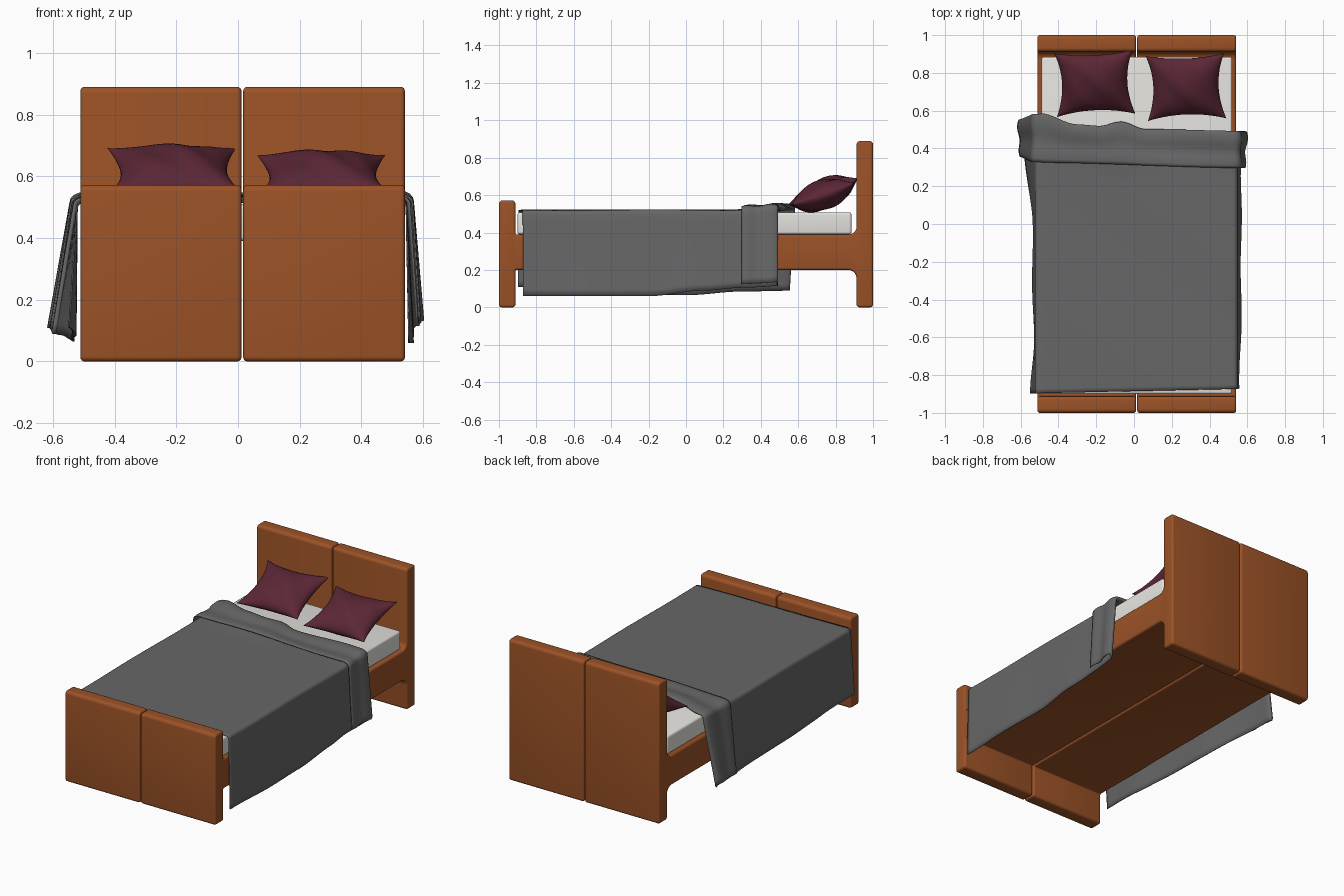
import bpy, bmesh, math
from mathutils import Vector, Matrix

if "Cube" in bpy.data.objects:
    bpy.data.objects.remove(bpy.data.objects["Cube"])


def material(name, rgb):
    m = bpy.data.materials.new(name)
    m.diffuse_color = (*rgb, 1)
    m.use_nodes = True
    m.node_tree.nodes["Principled BSDF"].inputs["Base Color"].default_value = m.diffuse_color
    return m


WOOD = material("orange wood", (0.33, 0.085, 0.020))
SHEET = material("white mattress", (0.78, 0.77, 0.73))
GREY = material("grey blanket", (0.135, 0.135, 0.135))
MAROON = material("maroon pillow", (0.105, 0.020, 0.036))


def finish(bm, name, mat, angle=40):
    bmesh.ops.recalc_face_normals(bm, faces=bm.faces)
    me = bpy.data.meshes.new(name)
    bm.to_mesh(me)
    bm.free()
    ob = bpy.data.objects.new(name, me)
    bpy.context.collection.objects.link(ob)
    me.materials.append(mat)
    bpy.ops.object.select_all(action='DESELECT')
    ob.select_set(True)
    bpy.context.view_layer.objects.active = ob
    bpy.ops.object.shade_smooth_by_angle(angle=math.radians(angle))
    return ob


def rounded(profile, seg=5):
    """Round each (y, z, radius) corner of a closed profile."""
    out, n = [], len(profile)
    for i, (y, z, r) in enumerate(profile):
        p = Vector((y, z))
        a = (Vector(profile[i - 1][:2]) - p).normalized() * r
        b = (Vector(profile[(i + 1) % n][:2]) - p).normalized() * r
        for k in range(seg + 1):
            t = k / seg * math.pi / 2
            out.append(p + a * (1 - math.sin(t)) + b * (1 - math.cos(t)))
    return out


# Bed frame: one side profile, extruded into two halves with a seam between
FRAME = [(-1, 0, .016), (-.912, 0, .016), (-.912, .2, .006), (.912, .2, .045),
         (.912, 0, .016), (1, 0, .016), (1, .89, .02), (.912, .89, .02),
         (.912, .39, .04), (-.912, .39, .006), (-.912, .572, .02), (-1, .572, .02)]


def frame_half(name, x0, x1):
    bm = bmesh.new()
    ring = rounded(FRAME)
    lo = [bm.verts.new((x0, p.x, p.y)) for p in ring]
    hi = [bm.verts.new((x1, p.x, p.y)) for p in ring]
    caps = [bm.faces.new(lo), bm.faces.new(hi)]
    n = len(ring)
    for i in range(n):
        j = (i + 1) % n
        bm.faces.new((lo[i], lo[j], hi[j], hi[i]))
    bmesh.ops.recalc_face_normals(bm, faces=bm.faces)
    edges = [e for f in caps for e in f.edges]
    bmesh.ops.bevel(bm, geom=edges, offset=.013, segments=4, profile=.5,
                    affect='EDGES', clamp_overlap=False)
    finish(bm, name, WOOD)


frame_half("frame_left", -.511, .011)
frame_half("frame_right", .017, .541)

# Mattress
bm = bmesh.new()
bmesh.ops.create_cube(bm, size=1, matrix=Matrix.Translation((.015, -.008, .449))
                      @ Matrix.Diagonal((1.01, 1.786, .118, 1)))
bmesh.ops.bevel(bm, geom=bm.edges[:], offset=.014, segments=4, profile=.5, affect='EDGES')
finish(bm, "mattress", SHEET)


def interp(pts, x):
    if x <= pts[0][0]:
        return pts[0][1]
    for (a, u), (b, v) in zip(pts, pts[1:]):
        if x <= b:
            t = (x - a) / (b - a)
            return u + (v - u) * t * t * (3 - 2 * t)
    return pts[-1][1]


# Blanket: a sheet draped over both sides, its head end folded back on top
FOLD = [(-.6, .55), (-.5, .585), (-.3, .525), (-.18, .517), (-.07, .54), (.06, .50), (.6, .49)]
HEM = {-1: [(-.9, .11), (-.5, .08), (0, .065), (.3, .085), (.6, .09)],
       1: [(-.2, .06), (.1, .09), (.3, .105), (.6, .12)]}
FLARE = {-1: [(-.9, .022), (-.6, .008), (.0, .015), (.55, .072)],
         1: [(-.9, .012), (-.3, .02), (.2, .018), (.5, .03)]}
EDGE = {-1: -.522, 1: .546}
R = .02

# stations across: (side, kind, fraction)
half = [(c, f) for c, f in [("hang", 1 - i / 12) for i in range(13)]
        + [("turn", i / 4) for i in range(1, 5)]]
STATIONS = ([(-1, c, f) for c, f in half] + [(0, "top", i / 40) for i in range(1, 40)]
            + [(1, c, f) for c, f in reversed(half)])
ROWS = ([("main", i / 60, 0) for i in range(60)]
        + [("roll", 0, a) for a in range(0, 181, 45)]
        + [("band", i / 12, 1) for i in range(1, 13)])


def blanket_point(station, row):
    side, kind, f = station
    part, t, a = row
    # lengthwise position
    flat_x = {0: EDGE[-1] + R + f * (EDGE[1] - EDGE[-1] - 2 * R)}.get(side)
    if side:
        flat_x = EDGE[side] + (side * .06 * f if kind == "hang" else 0)
    fold = interp(FOLD, flat_x)
    foot = -.885 + .022 * flat_x
    end = interp([(-.6, .36), (-.5, .325), (.6, .297)], flat_x)
    if part == "main":
        y, off = foot + (fold - .01 - foot) * t, 0
    elif part == "roll":
        y = fold - .01 + .01 * math.sin(math.radians(a))
        off = .009 * (1 - math.cos(math.radians(a)))
    else:
        y, off = fold - .01 + (end - fold + .01) * t, .018 + .004 * math.sin(t * 9)
    near = max(0, min(1, (y - .25) / .25))
    top = .518 + .5 * off + .002 * math.sin(7 * y + 5 * flat_x) \
        + near * .008 * (1 + math.sin(9 * flat_x + 8 * y))
    if kind == "top":
        return (flat_x, y, top + off * .5)
    if kind == "turn":
        q = f * math.pi / 2
        x = EDGE[side] - side * R * (1 - math.cos(q))
        return (x + side * off * math.cos(q), y, top - R * (1 - math.sin(q)) + off * .5 * math.sin(q))
    hem = interp(HEM[side], y) + (.02 if off > .009 else 0)
    spread = interp(FLARE[side], y) + .004 * math.sin(11 * y + side) + .25 * off
    return (EDGE[side] + side * (off + spread * f), y, top - R - f * (top - R - hem))


bm = bmesh.new()
grid = [[bm.verts.new(blanket_point(s, r)) for s in STATIONS] for r in ROWS]
for r0, r1 in zip(grid, grid[1:]):
    for i in range(len(STATIONS) - 1):
        bm.faces.new((r0[i], r0[i + 1], r1[i + 1], r1[i]))
blanket = finish(bm, "blanket", GREY, 60)
thick = blanket.modifiers.new("thickness", 'SOLIDIFY')
thick.thickness = .005
thick.offset = 0


# Pillows: puffed cushions with pinched sides and pointed corners
def pillow(name, centre, tilt, turn, phase):
    n = 28
    m = (Matrix.Translation(centre) @ Matrix.Rotation(math.radians(turn), 4, 'Z')
         @ Matrix.Rotation(math.radians(tilt), 4, 'X'))
    bm = bmesh.new()
    for s in (-1, 1):
        rows = []
        for j in range(n + 1):
            row = []
            for i in range(n + 1):
                u, v = (math.sin(math.pi / 2 * (2 * k / n - 1)) for k in (i, j))
                x = .208 * u * (1 - .17 * (1 - v * v))
                y = .182 * v * (1 - .15 * (1 - u * u))
                puff = max(0, (1 - u * u) * (1 - v * v))
                z = s * .078 * puff ** .55
                z += .006 * puff * math.sin(6 * u + 4 * v + phase) + .012 * (u * v) ** 2
                row.append(bm.verts.new(m @ Vector((x, y, z))))
            rows.append(row)
        for a, b in zip(rows, rows[1:]):
            for i in range(n):
                bm.faces.new((a[i], a[i + 1], b[i + 1], b[i]))
    bmesh.ops.remove_doubles(bm, verts=bm.verts, dist=.0004)
    finish(bm, name, MAROON, 60)


pillow("pillow_left", (-.208, .748, .612), 22, 2.5, 0)
pillow("pillow_right", (.275, .728, .598), 19, 2, 2)
